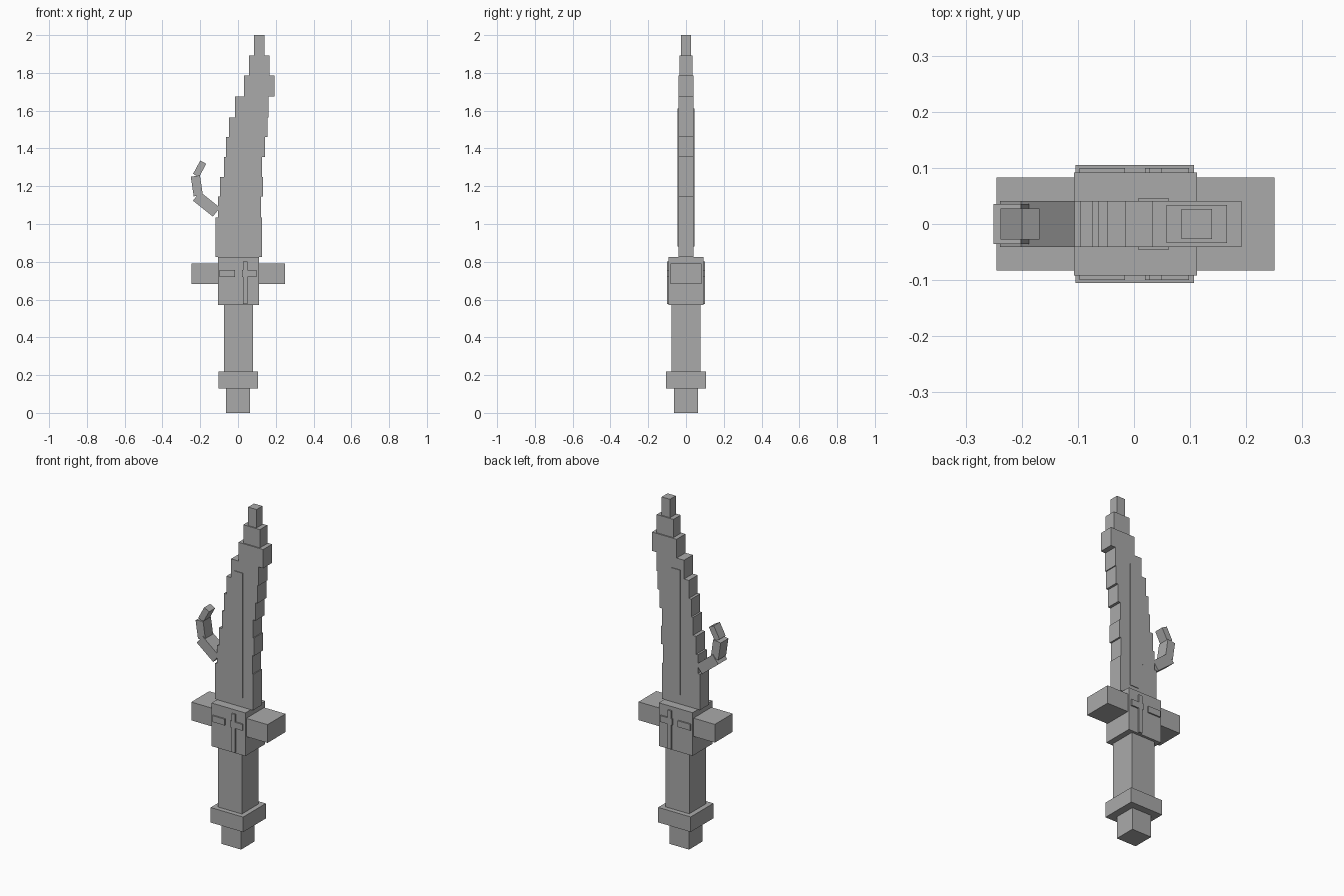
import bpy, math
from mathutils import Matrix

cube = bpy.data.objects.get("Cube")
if cube:
    bpy.data.objects.remove(cube, do_unlink=True)

grey = bpy.data.materials.new("plain grey")
grey.use_nodes = True
colour = (0.4, 0.4, 0.4, 1)
grey.diffuse_color = colour
grey.node_tree.nodes["Principled BSDF"].inputs["Base Color"].default_value = colour


def box(name, x0, x1, z0, z1, depth):
    """Block spanning x0..x1 and z0..z1, with half thickness depth along y."""
    bpy.ops.mesh.primitive_cube_add(size=1)
    ob = bpy.context.object
    ob.name = name
    size = Matrix.Diagonal((x1 - x0, 2 * depth, z1 - z0, 1))
    ob.data.transform(size)
    ob.location = ((x0 + x1) / 2, 0, (z0 + z1) / 2)
    ob.data.materials.append(grey)
    return ob


def tilted(name, x, z, dx, dz, length, width, depth):
    """Block centred on (x, z) whose long axis points along (dx, dz)."""
    ob = box(name, x - width / 2, x + width / 2, z - length / 2, z + length / 2, depth)
    ob.rotation_euler.y = math.atan2(dx, dz)


# Handle
box("pommel_tip", -0.064, 0.064, 0, 0.13, 0.063)
box("pommel_collar", -0.104, 0.107, 0.13, 0.218, 0.105)
box("grip", -0.075, 0.079, 0.218, 0.572, 0.077)

# Guard
box("guard_block", -0.107, 0.112, 0.572, 0.825, 0.092)
box("crossguard", -0.245, 0.25, 0.683, 0.79, 0.083)

# Raised emblem bars, showing on both faces of the guard
box("emblem_dash", -0.097, -0.016, 0.72, 0.757, 0.1)
box("emblem_upright", 0.027, 0.05, 0.577, 0.802, 0.1)
box("emblem_arm", 0.02, 0.098, 0.72, 0.757, 0.1)

# Stepped blade: left edge, right edge, top height, half thickness
steps = [
    (-0.12, 0.127, 1.035, 0.041), (-0.106, 0.122, 1.145, 0.041),
    (-0.095, 0.132, 1.25, 0.041), (-0.074, 0.127, 1.355, 0.041),
    (-0.063, 0.143, 1.46, 0.041), (-0.047, 0.156, 1.565, 0.041),
    (-0.016, 0.162, 1.675, 0.041), (0.032, 0.192, 1.785, 0.041),
    (0.058, 0.166, 1.892, 0.034), (0.085, 0.139, 2.0, 0.027),
]
bottom = 0.825
for i, (left, right, top, depth) in enumerate(steps):
    box(f"blade_step_{i + 1}", left, right, bottom, top, depth)
    bottom = top

# Thin raised strip along both faces of the blade
box("blade_strip", 0.007, 0.062, 0.88, 1.612, 0.045)

# Curled hook on the right edge
tilted("hook_base", -0.167, 1.105, -20, 16, 0.135, 0.06, 0.041)
tilted("hook_middle", -0.218, 1.202, -3, 20, 0.105, 0.049, 0.036)
tilted("hook_tip", -0.203, 1.292, 7, 13, 0.08, 0.036, 0.028)
